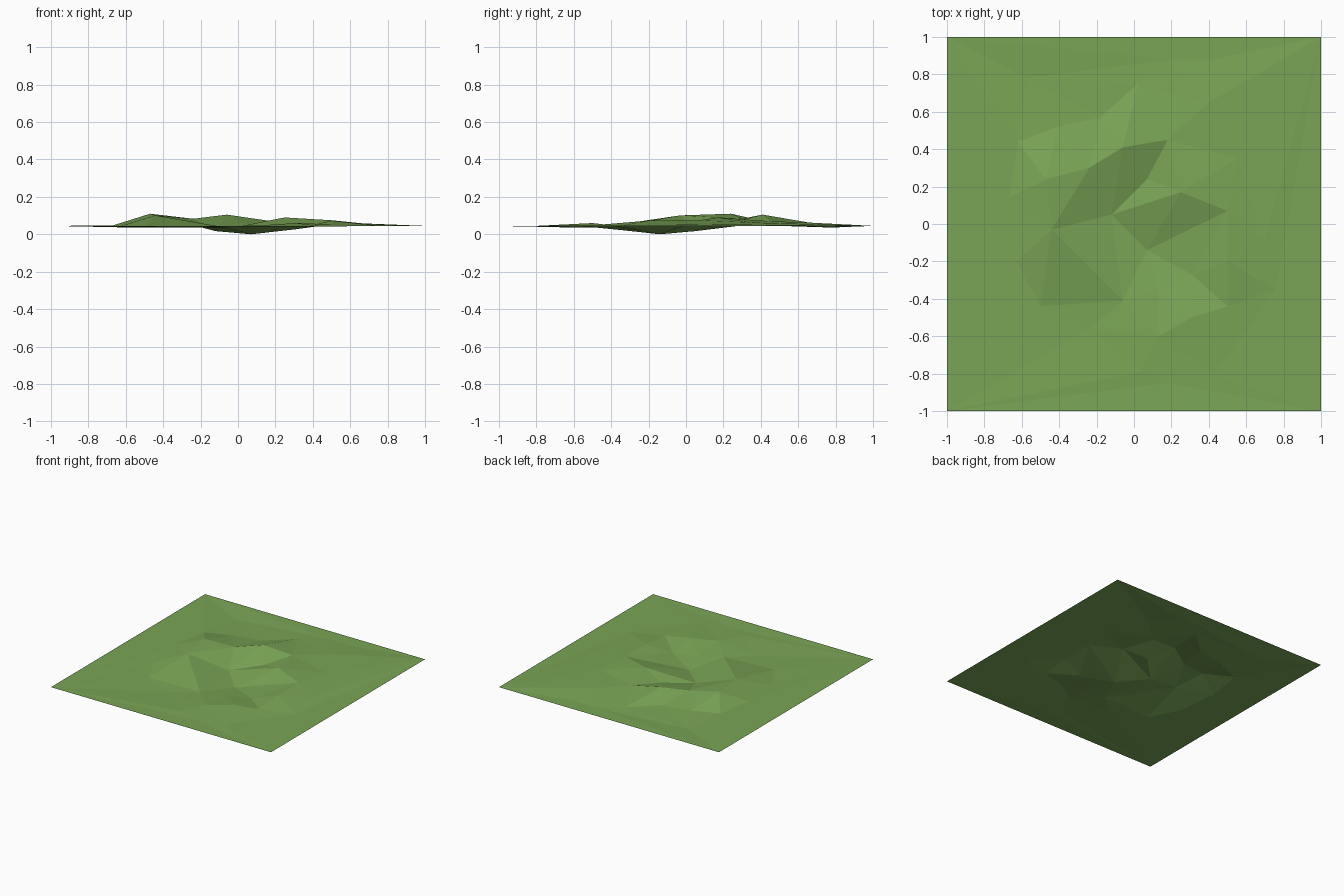
import bpy
import bmesh
from mathutils import Vector
from mathutils.geometry import delaunay_2d_cdt

cube = bpy.data.objects.get("Cube")
if cube:
    bpy.data.objects.remove(cube, do_unlink=True)

GROUND = 0.045          # height of the flat rim
HALF = 1.0              # half the width of the sheet

# Landmarks: x and y in hundredths, height above the rim in thousandths
landmarks = {
    # western ridge
    "ridge_north": (-47, 24, 65), "ridge_south": (-44, -3, 56),
    "ridge_foot_west": (-62, 44, 2), "ridge_foot_north": (-41, 52, 2),
    "west_foot": (-67, 14, 2), "southwest_foot": (-63, -20, -2),
    "saddle": (-24, 30, 38),
    # northern hill
    "north_peak": (-6, 41, 60), "north_shoulder": (18, 45, 25),
    "north_foot": (-18, 57, 2), "north_back": (2, 75, 2),
    "north_knoll": (40, 65, 18), "far_north": (20, 88, 0),
    "far_northeast": (42, 88, 0), "northwest_dip": (-57, 78, -9),
    # gully and eastern hill
    "gully_head": (7, 24, -5), "gully_mouth": (-12, 5, -28),
    "east_peak": (25, 17, 45), "east_shoulder": (50, 7, 30),
    "east_back": (55, 35, 18), "east_foot": (70, -8, 10),
    "east_bank": (50, -20, 28), "southeast_foot": (76, -35, 0),
    # pit and southern mounds
    "pit": (7, -14, -45), "pit_edge": (-6, -41, -10),
    "pit_south": (13, -34, -23), "pit_east": (31, -27, -18),
    "south_mound": (31, -50, 15), "south_rim": (13, -60, 3),
    "south_bank": (50, -44, 8), "hollow": (-24, -56, -10),
    "hollow_west": (-50, -44, -4), "south_foot": (3, -79, 0),
    "far_south": (18, -85, -4), "far_southeast": (43, -80, 0),
}

# Creases that must run along a triangle edge
creases = [
    ("ridge_north", "ridge_south"), ("ridge_north", "saddle"),
    ("ridge_north", "ridge_foot_west"), ("ridge_north", "ridge_foot_north"),
    ("saddle", "north_peak"), ("north_peak", "north_shoulder"),
    ("north_peak", "north_foot"), ("north_peak", "north_back"),
    ("north_peak", "gully_mouth"), ("north_shoulder", "gully_head"),
    ("gully_head", "gully_mouth"), ("gully_mouth", "east_peak"),
    ("gully_mouth", "pit"), ("pit", "east_peak"),
    ("east_peak", "east_shoulder"), ("pit", "east_shoulder"),
    ("ridge_south", "hollow_west"), ("ridge_south", "pit_edge"),
    ("pit_edge", "hollow"), ("hollow", "hollow_west"),
    ("pit_south", "south_rim"), ("pit_east", "south_mound"),
    ("east_bank", "south_bank"),
]

points = [Vector((x / 100, y / 100, GROUND + h / 1000))
          for x, y, h in landmarks.values()]
corners = [Vector((sx * HALF, sy * HALF, GROUND))
           for sx in (-1, 1) for sy in (-1, 1)]
points += corners

# Triangulate the landmarks into one sheet
names = list(landmarks)
edges = [(names.index(a), names.index(b)) for a, b in creases]
flat, _, faces, origins, _, _ = delaunay_2d_cdt(
    [p.to_2d() for p in points], edges, [], 0, 1e-5)

bm = bmesh.new()
verts = []
for spot, source in zip(flat, origins):
    height = points[source[0]].z if source else GROUND
    verts.append(bm.verts.new((spot.x, spot.y, height)))
for face in faces:
    bm.faces.new([verts[i] for i in face])
bm.normal_update()
for face in bm.faces:
    face.smooth = False
    if face.normal.z < 0:
        face.normal_flip()

mesh = bpy.data.meshes.new("grass_ground")
bm.to_mesh(mesh)
bm.free()
ground = bpy.data.objects.new("grass_ground", mesh)
bpy.context.collection.objects.link(ground)

# Grass colour
grass = bpy.data.materials.new("grass_green")
grass.use_nodes = True
colour = (0.195, 0.376, 0.093, 1)
grass.diffuse_color = colour
shader = grass.node_tree.nodes["Principled BSDF"]
shader.inputs["Base Color"].default_value = colour
mesh.materials.append(grass)
